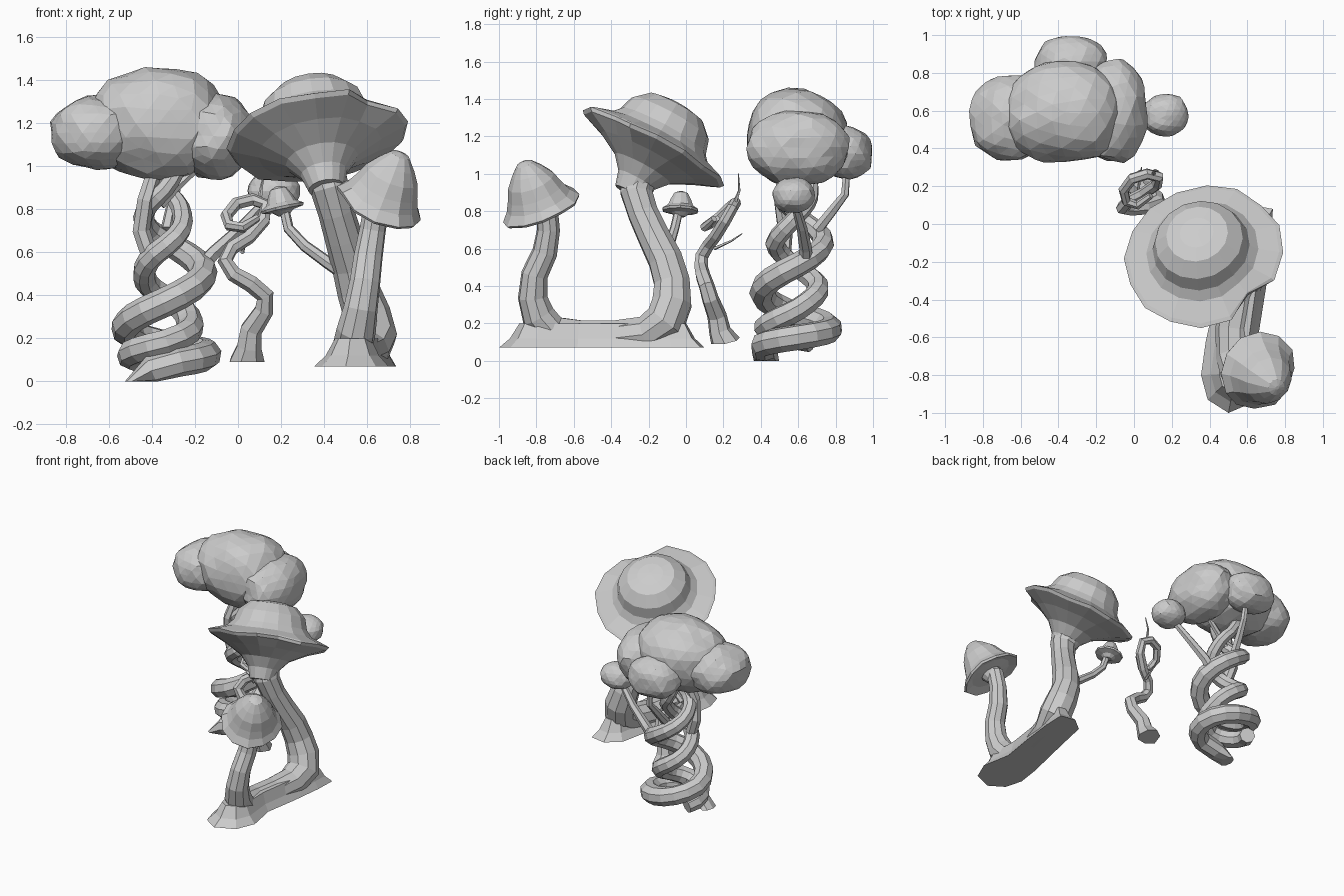
import bpy, bmesh, math, random
from mathutils import Vector, noise

random.seed(4)


def finish(name, bm):
    bmesh.ops.recalc_face_normals(bm, faces=bm.faces)
    me = bpy.data.meshes.new(name)
    bm.to_mesh(me)
    bm.free()
    ob = bpy.data.objects.new(name, me)
    bpy.context.collection.objects.link(ob)
    return ob


def loft(name, rings):
    """Skin a list of equal-length closed rings of points."""
    bm = bmesh.new()
    vs = [[bm.verts.new(p) for p in r] for r in rings]
    n = len(rings[0])
    for a, b in zip(vs, vs[1:]):
        for i in range(n):
            j = (i + 1) % n
            bm.faces.new((a[i], a[j], b[j], b[i]))
    bm.faces.new(vs[0][::-1])
    bm.faces.new(vs[-1])
    return finish(name, bm)


def tube(name, pts, sides=8, floor=None):
    """Sweep a polygon along (x, y, z, radius) points."""
    ps = [Vector(p[:3]) for p in pts]
    rings, side, last = [], None, None
    for k, p in enumerate(ps):
        t = (ps[min(k + 1, len(ps) - 1)] - ps[max(k - 1, 0)]).normalized()
        if side is None:
            side = t.orthogonal().normalized()
        else:
            side = last.rotation_difference(t) @ side
        last = t
        other = t.cross(side)
        ring = []
        for i in range(sides):
            a = 2 * math.pi * i / sides
            q = p + pts[k][3] * (math.cos(a) * side + math.sin(a) * other)
            if floor is not None:
                on_floor = k == 0 and p.z <= floor
                q.z = floor if on_floor else max(q.z, floor)
            ring.append(q)
        rings.append(ring)
    return loft(name, rings)


def cap(name, centre, normal, profile, sides, rough=0.0, wave=0.0, dent=None):
    """Tilted mushroom cap: revolve (radius, height) with an uneven rim."""
    q = Vector((0, 0, 1)).rotation_difference(Vector(normal).normalized())
    jit = [random.uniform(-1, 1) for _ in range(sides)]
    rmax = max(r for r, h in profile)
    rings = []
    for r, h in profile:
        w = (r / rmax) ** 4
        ring = []
        for i in range(sides):
            a = 2 * math.pi * i / sides
            k = r * (1 + rough * jit[i] * w) * (1 - 0.2 * w if i == dent else 1)
            z = h + wave * jit[(i + 3) % sides] * w
            ring.append(Vector(centre) + q @ Vector((k * math.cos(a), k * math.sin(a), z)))
        rings.append(ring)
    return loft(name, rings)


def blob(name, centre, size, seed):
    """Lumpy faceted leaf mass."""
    bm = bmesh.new()
    bmesh.ops.create_icosphere(bm, subdivisions=3, radius=1)
    for v in bm.verts:
        d = v.co.normalized()
        box = sum(abs(c) ** 2.2 for c in d) ** (-1 / 2.2)
        r = box * (0.99 + 0.08 * noise.noise(d * 1.7 + Vector((seed, 0, 0))))
        d = d + 0.02 * Vector([random.uniform(-1, 1) for _ in range(3)])
        v.co = Vector(centre) + Vector([d[i] * r * size[i] for i in range(3)])
    return finish(name, bm)


def interp(keys, t):
    for a, b in zip(keys, keys[1:]):
        if t <= b[0]:
            f = (t - a[0]) / (b[0] - a[0])
            return [u + (v - u) * f for u, v in zip(a[1:], b[1:])]
    return list(keys[-1][1:])


def helix(name, start, keys, step=24):
    """Coil round the tree axis; keys are (degrees, height, coil radius, tube radius)."""
    pts = list(start)
    d = keys[0][0]
    while d <= keys[-1][0]:
        z, R, r = interp(keys, d)
        a = math.radians(d)
        pts.append((-0.335 + R * math.cos(a), 0.59 + R * math.sin(a), z, r))
        d += step
    return tube(name, pts, 8, floor=0.0)


# Twisted tree: two intertwined trunks
helix("tree_trunk_a", [(-0.49, 0.43, 0.0, 0.068), (-0.40, 0.42, 0.055, 0.068)],
      [(-70, 0.09, 0.185, 0.068), (0, 0.125, 0.19, 0.07), (90, 0.17, 0.18, 0.068),
       (180, 0.245, 0.19, 0.068), (270, 0.37, 0.185, 0.068), (360, 0.51, 0.175, 0.066),
       (450, 0.65, 0.145, 0.056), (540, 0.78, 0.10, 0.048), (640, 0.91, 0.07, 0.042),
       (690, 1.02, 0.08, 0.038)])
helix("tree_trunk_b", [],
      [(150, 0.10, 0.16, 0.055), (180, 0.12, 0.17, 0.062), (270, 0.18, 0.165, 0.064),
       (360, 0.27, 0.11, 0.062), (450, 0.39, 0.12, 0.058), (540, 0.50, 0.10, 0.054),
       (630, 0.63, 0.115, 0.052), (720, 0.77, 0.075, 0.046), (810, 0.89, 0.08, 0.04),
       (850, 1.02, 0.09, 0.036)])
tube("tree_riser", [(-0.40, 0.52, 0.55, 0.04), (-0.45, 0.53, 0.70, 0.042),
                    (-0.43, 0.51, 0.84, 0.04), (-0.38, 0.54, 1.0, 0.036)], 7)

# Tree branches to the outlying leaf masses
tube("tree_branch_right", [(-0.20, 0.64, 0.50, 0.04), (-0.11, 0.64, 0.60, 0.034),
                           (0.01, 0.62, 0.71, 0.028), (0.14, 0.58, 0.85, 0.022)], 6)
tube("tree_branch_back", [(-0.33, 0.70, 0.70, 0.032), (-0.31, 0.78, 0.80, 0.028),
                          (-0.29, 0.85, 0.89, 0.023), (-0.30, 0.86, 1.02, 0.02)], 6)
tube("tree_branch_front", [(-0.36, 0.56, 0.82, 0.025), (-0.29, 0.57, 0.90, 0.022),
                           (-0.18, 0.58, 1.0, 0.018)], 6)

# Leaf masses
for i, (n, c, s) in enumerate([
        ("leaf_main", (-0.37, 0.59, 1.20), (0.33, 0.27, 0.26)),
        ("leaf_left", (-0.655, 0.56, 1.155), (0.215, 0.23, 0.17)),
        ("leaf_right", (-0.115, 0.60, 1.14), (0.185, 0.275, 0.20)),
        ("leaf_back", (-0.335, 0.86, 1.11), (0.19, 0.14, 0.145)),
        ("leaf_small", (0.165, 0.575, 0.885), (0.122, 0.113, 0.095))]):
    blob(n, c, s, i * 3.7)

# Curling vine with twigs
tube("vine", [(0.04, 0.21, 0.09, 0.085), (0.05, 0.18, 0.16, 0.06), (0.06, 0.165, 0.24, 0.053),
              (0.12, 0.13, 0.33, 0.046), (0.125, 0.11, 0.40, 0.043), (0.06, 0.09, 0.455, 0.041),
              (-0.02, 0.08, 0.50, 0.038), (-0.06, 0.085, 0.56, 0.036), (-0.03, 0.12, 0.62, 0.034),
              (0.05, 0.16, 0.67, 0.033), (0.12, 0.21, 0.75, 0.032), (0.13, 0.25, 0.82, 0.03),
              (0.07, 0.265, 0.845, 0.03), (-0.01, 0.24, 0.825, 0.03), (-0.055, 0.18, 0.77, 0.028),
              (-0.04, 0.12, 0.725, 0.027), (0.02, 0.10, 0.715, 0.025), (0.09, 0.15, 0.76, 0.018)],
     7, floor=0.09)
tube("vine_twig_top", [(0.10, 0.26, 0.84, 0.012), (0.11, 0.285, 0.91, 0.007), (0.13, 0.28, 1.0, 0.003)], 5)
tube("vine_twig_side", [(0.02, 0.15, 0.60, 0.01), (0.03, 0.24, 0.64, 0.006), (0.04, 0.30, 0.68, 0.003)], 5)

# Mushroom trunk: one U-shaped stem joining both mushrooms
tube("mushroom_stem", [
    (0.645, -0.745, 0.82, 0.06), (0.625, -0.735, 0.70, 0.062), (0.605, -0.755, 0.58, 0.068),
    (0.59, -0.81, 0.46, 0.072), (0.57, -0.82, 0.34, 0.08), (0.55, -0.79, 0.24, 0.092),
    (0.53, -0.71, 0.15, 0.095), (0.53, -0.56, 0.12, 0.10), (0.56, -0.38, 0.12, 0.10),
    (0.60, -0.21, 0.14, 0.105), (0.625, -0.11, 0.21, 0.115), (0.60, -0.075, 0.31, 0.11),
    (0.56, -0.075, 0.42, 0.10), (0.53, -0.11, 0.54, 0.095), (0.49, -0.175, 0.67, 0.088),
    (0.455, -0.23, 0.79, 0.084), (0.425, -0.265, 0.90, 0.09), (0.39, -0.23, 1.02, 0.10)], 10, floor=0.07)

# Spreading foot under the stem
outline = [(0.50, -1.0), (0.39, -0.93), (0.355, -0.80), (0.38, -0.62), (0.43, -0.40), (0.48, -0.17),
           (0.52, 0.02), (0.62, 0.10), (0.735, 0.08), (0.73, -0.08), (0.70, -0.33),
           (0.66, -0.58), (0.70, -0.80), (0.64, -0.94)]
A, B = Vector((0.54, -0.79)), Vector((0.63, -0.09))
foot = []
for z, k in ((0.07, 1.0), (0.12, 0.72), (0.20, 0.48)):
    ring = []
    for p in outline:
        p = Vector(p)
        t = max(0, min(1, (p - A).dot(B - A) / (B - A).length_squared))
        s = A + (B - A) * t
        p = s + (p - s) * k
        ring.append((p.x, p.y, z))
    foot.append(ring)
loft("mushroom_foot", foot)

# Mushroom caps
cap("big_cap", (0.37, -0.17, 1.14), (-0.17, 0.55, 1),
    [(0.085, -0.28), (0.11, -0.20), (0.17, -0.13), (0.29, -0.065), (0.41, -0.015), (0.425, 0.005),
     (0.405, 0.015), (0.30, 0.055), (0.26, 0.10), (0.235, 0.18), (0.165, 0.245), (0.09, 0.262),
     (0.012, 0.268)], 16, 0.025, 0.012, dent=14)
cap("small_cap", (0.665, -0.785, 0.845), (0.43, -0.38, 1),
    [(0.055, -0.08), (0.075, -0.03), (0.15, -0.02), (0.21, -0.035), (0.218, -0.02), (0.18, 0.02),
     (0.155, 0.07), (0.13, 0.135), (0.09, 0.19), (0.045, 0.24), (0.01, 0.25)], 12, 0.06, 0.022)

# Side mushroom growing from the big stem
tube("side_stem", [(0.50, -0.11, 0.50, 0.035), (0.42, -0.10, 0.55, 0.03), (0.31, -0.085, 0.63, 0.027),
                   (0.235, -0.06, 0.71, 0.025), (0.21, -0.035, 0.82, 0.024)], 7)
cap("side_cap", (0.205, -0.03, 0.81), (-0.22, 0.05, 1),
    [(0.025, -0.04), (0.05, -0.02), (0.095, -0.012), (0.10, 0.0), (0.07, 0.02), (0.058, 0.05),
     (0.038, 0.088), (0.006, 0.1)], 10, 0.05)
